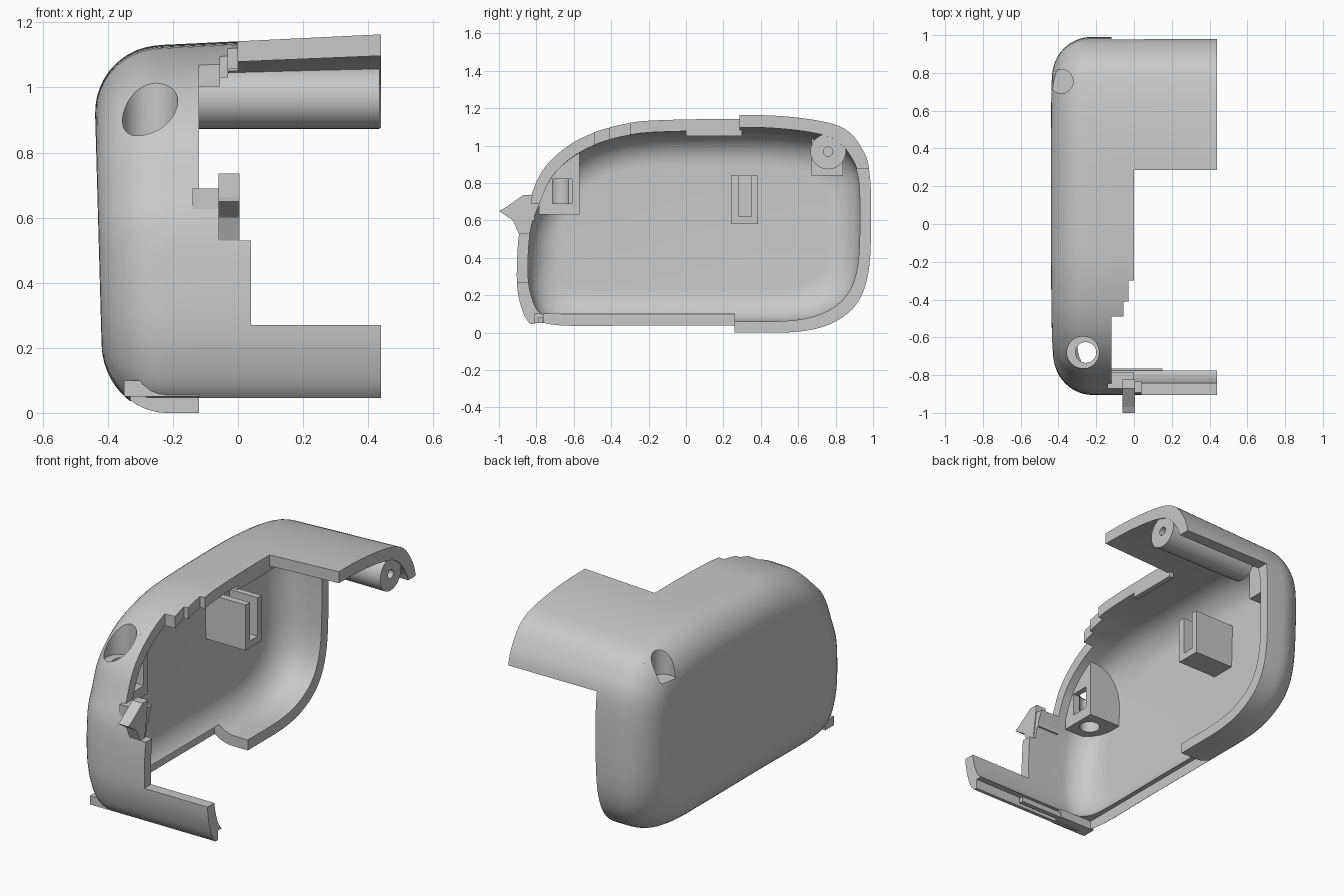
import bpy, bmesh, math
from mathutils import Vector, Matrix

cube = bpy.data.objects.get("Cube")
if cube:
    bpy.data.objects.remove(cube, do_unlink=True)

grey = bpy.data.materials.new("plain grey plastic")
grey.use_nodes = True
colour = (0.58, 0.58, 0.58, 1)
grey.diffuse_color = colour
grey.node_tree.nodes["Principled BSDF"].inputs["Base Color"].default_value = colour

# Side outline of the case as (y, z), starting at the lower front corner
OUTLINE = [(-0.7, 0.0), (-0.2, 0.0), (0.3, 0.0), (0.6, 0.005), (0.78, 0.05),
           (0.91, 0.15), (0.975, 0.32), (0.99, 0.6), (0.98, 0.86), (0.93, 0.98),
           (0.85, 1.06), (0.72, 1.1), (0.5, 1.125), (0.25, 1.13), (-0.1, 1.125),
           (-0.3, 1.11), (-0.5, 1.06), (-0.65, 0.98), (-0.77, 0.86), (-0.84, 0.7),
           (-0.89, 0.55), (-0.905, 0.3), (-0.885, 0.15), (-0.83, 0.045)]
MID = Vector((0.04, 0.56))
HALF = Vector((0.95, 0.56))
LEFT = -0.44
OPEN = 0.44
WALL = 0.06


def smooth_loop(points, steps=5):
    """Closed Catmull-Rom curve through the points."""
    p = [Vector(q) for q in points]
    n = len(p)
    out = []
    for i in range(n):
        a, b, c, d = p[i - 1], p[i], p[(i + 1) % n], p[(i + 2) % n]
        for s in range(steps):
            t = s / steps
            out.append(0.5 * (2 * b + (c - a) * t + (2 * a - 5 * b + 4 * c - d) * t * t
                              + (3 * b - a - 3 * c + d) * t ** 3))
    return out


LOOP = smooth_loop(OUTLINE)


def ring(bm, x, inset):
    """Outline ring shrunk by inset, with a little moulding draft."""
    verts = []
    for q in LOOP:
        y = MID.x + (q.x - MID.x) * (1 - inset / HALF.x)
        z = MID.y + (q.y - MID.y) * (1 - inset / HALF.y)
        lean = 0.028 * (0.95 - z) * max(0, -x / OPEN)
        rise = 0.045 * (x + 0.25) * max(0, z - 0.7) / 0.4 if x > -0.25 else 0
        verts.append(bm.verts.new((x + lean, y, z + rise)))
    return verts


def shell_rings(bm, gap, radius):
    """Rings from the open side to the rounded side wall."""
    rings = [ring(bm, x, gap) for x in (OPEN, 0.2, 0.0, -0.12)]
    for i in range(13):
        a = math.radians(90 * i / 12)
        rings.append(ring(bm, LEFT + gap + radius * (1 - math.sin(a)),
                          gap + radius * (1 - math.cos(a))))
    return rings


def bridge(bm, a, b):
    n = len(a)
    for i in range(n):
        bm.faces.new((a[i], a[(i + 1) % n], b[(i + 1) % n], b[i]))


def finish(name, bm):
    bmesh.ops.recalc_face_normals(bm, faces=bm.faces)
    mesh = bpy.data.meshes.new(name)
    bm.to_mesh(mesh)
    bm.free()
    mesh.materials.append(grey)
    ob = bpy.data.objects.new(name, mesh)
    bpy.context.collection.objects.link(ob)
    return ob


def case(name, hollow):
    bm = bmesh.new()
    outer = shell_rings(bm, 0, 0.21)
    for a, b in zip(outer, outer[1:]):
        bridge(bm, a, b)
    bm.faces.new(outer[-1])
    if hollow:
        inner = shell_rings(bm, WALL, 0.17)
        for a, b in zip(inner, inner[1:]):
            bridge(bm, a, b)
        bm.faces.new(inner[-1])
        bridge(bm, outer[0], inner[0])
    else:
        bm.faces.new(outer[0])
    return finish(name, bm)


def box(name, x, y, z):
    bm = bmesh.new()
    bmesh.ops.create_cube(bm, size=1)
    for v in bm.verts:
        v.co = [r[0] if c < 0 else r[1] for c, r in zip(v.co, (x, y, z))]
    return finish(name, bm)


def rod(name, axis, centre, radius, length, sides=40):
    bm = bmesh.new()
    turn = Matrix.Rotation(math.pi / 2, 4, 'Y') if axis == 'X' else Matrix()
    bmesh.ops.create_cone(bm, cap_ends=True, segments=sides, radius1=radius, radius2=radius,
                          depth=length, matrix=Matrix.Translation(centre) @ turn)
    return finish(name, bm)


def prism(name, points, x0, x1):
    """Extrude a (y, z) profile along x."""
    bm = bmesh.new()
    a = [bm.verts.new((x0, y, z)) for y, z in points]
    b = [bm.verts.new((x1, y, z)) for y, z in points]
    bridge(bm, a, b)
    bm.faces.new(a)
    bm.faces.new(b)
    return finish(name, bm)


def boolean(ob, tool, operation='DIFFERENCE'):
    tool.hide_render = True
    mod = ob.modifiers.new("cut", 'BOOLEAN')
    mod.operation = operation
    mod.solver = 'EXACT'
    mod.object = tool
    with bpy.context.temp_override(object=ob, active_object=ob, selected_objects=[ob]):
        bpy.ops.object.modifier_apply(modifier=mod.name)
    bpy.data.objects.remove(tool, do_unlink=True)


# Hollow case, then trimmed by boxes given as x, y and z ranges
shell = case("case_shell", True)
trims = [
    ((-0.33, 1), (-0.81, 0.26), (-0.2, 0.1)),      # floor opening
    ((-0.33, 1), (-1.2, -0.8), (-0.2, 0.045)),     # lower front edge
    ((-0.12, 1), (0.25, 1.2), (-0.2, 0.875)),      # back wall
    ((0.0, 1), (-0.31, 0.285), (0.7, 1.4)),        # top middle
    ((-0.03, 1), (-0.42, -0.3), (0.7, 1.4)),       # top steps
    ((-0.055, 1), (-0.5, -0.41), (0.7, 1.4)),
    ((-0.12, 1), (-1.2, -0.49), (0.69, 1.4)),      # upper front
    ((0.0, 1), (-1.2, -0.5), (0.53, 0.75)),        # front step
    ((0.04, 1), (-1.2, -0.5), (0.27, 0.54)),       # above front strip
]
for i, t in enumerate(trims):
    boolean(shell, box("trim_cutter", *t))

# Strap post boss under the upper front corner
post = box("post_boss", (-0.42, -0.17), (-0.785, -0.57), (0.63, 1.2))
boolean(post, case("boss_limit", False), 'INTERSECT')
boolean(post, box("window_cutter", (-0.27, 0), (-0.715, -0.61), (0.69, 0.82)))

# Vertical holes through the case and boss
for part in (shell, post):
    boolean(part, rod("hole_cutter", 'Z', (-0.27, -0.68, 1.08), 0.085, 0.5))
    boolean(part, rod("bore_cutter", 'Z', (-0.255, -0.68, 0.75), 0.055, 0.5))

# Backed recess in the upper back corner
pad = box("recess_pad", (-0.43, -0.26), (0.67, 0.84), (0.84, 1.2))
boolean(pad, case("pad_limit", False), 'INTERSECT')
for part in (shell, pad):
    boolean(part, rod("recess_cutter", 'Z', (-0.385, 0.755, 1.1), 0.063, 0.34))

# Hinge barrel beneath the rear flap
barrel = rod("hinge_barrel", 'X', (0.15, 0.76, 0.968), 0.095, 0.57)
boolean(barrel, rod("pin_cutter", 'X', (0.35, 0.76, 0.968), 0.025, 0.5, 24))

# Slotted holder on the inner side wall
holder = box("slotted_holder", (-0.4, -0.12), (0.24, 0.385), (0.58, 0.84))
boolean(holder, box("slot_cutter", (-0.3, 0), (0.28, 0.35), (0.62, 1)))

# Spout tab on the front edge
spout = prism("spout_tab", [(-0.85, 0.53), (-0.895, 0.53), (-0.925, 0.6), (-1.0, 0.65),
                            (-0.97, 0.665), (-0.87, 0.735), (-0.82, 0.735)], -0.06, 0.005)
tab_root = box("spout_root", (-0.14, 0.0), (-0.87, -0.81), (0.6, 0.69))

# Joining lips along the front and top
front_lip = box("front_lip", (-0.13, 0.15), (-0.79, -0.765), (0.05, 0.08))
lip_root = box("front_lip_root", (-0.35, -0.12), (-0.84, -0.76), (0.05, 0.1))
top_lip = box("top_lip", (-0.03, 0.0), (0.0, 0.3), (1.05, 1.09))

# Smooth curved parts while keeping edges crisp
bpy.ops.object.select_all(action='DESELECT')
parts = [shell, post, pad, barrel]
for ob in parts:
    ob.select_set(True)
bpy.context.view_layer.objects.active = shell
bpy.ops.object.shade_smooth_by_angle(angle=math.radians(30))
